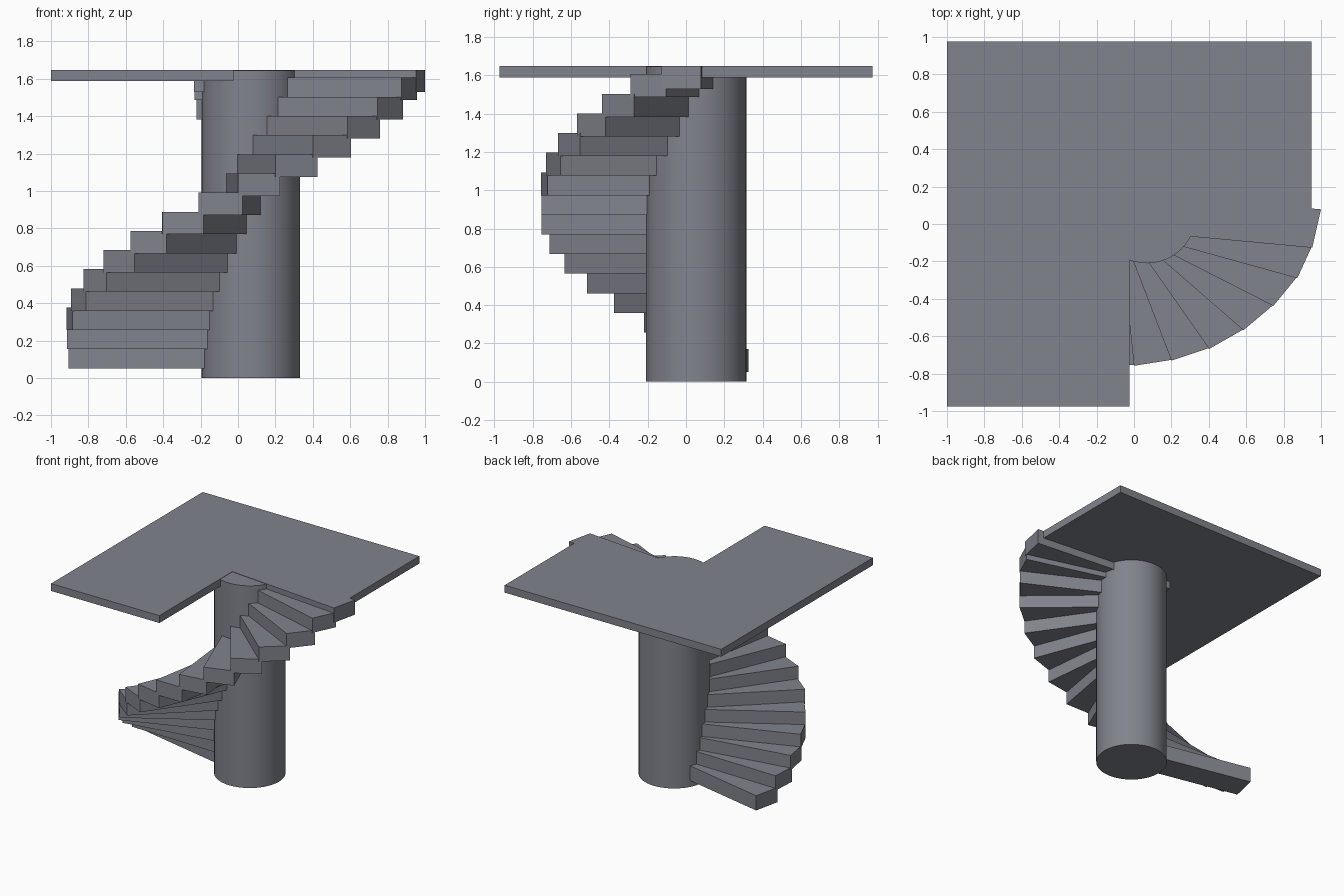
import bpy, bmesh
from math import radians, cos, sin
from mathutils import Vector

if "Cube" in bpy.data.objects:
    bpy.data.objects.remove(bpy.data.objects["Cube"])

# Dark slate grey for every part
slate = bpy.data.materials.new("slate_grey")
slate.diffuse_color = (0.22, 0.23, 0.265, 1)
slate.use_nodes = True
slate.node_tree.nodes["Principled BSDF"].inputs["Base Color"].default_value = slate.diffuse_color


def prism(name, outline, z0, z1):
    """Extrude a flat outline (counter-clockwise) from z0 to z1."""
    bm = bmesh.new()
    face = bm.faces.new([bm.verts.new((p[0], p[1], z0)) for p in outline])
    ext = bmesh.ops.extrude_face_region(bm, geom=[face])
    top = [v for v in ext["geom"] if isinstance(v, bmesh.types.BMVert)]
    bmesh.ops.translate(bm, verts=top, vec=(0, 0, z1 - z0))
    bmesh.ops.recalc_face_normals(bm, faces=bm.faces)
    mesh = bpy.data.meshes.new(name)
    bm.to_mesh(mesh)
    bm.free()
    mesh.materials.append(slate)
    obj = bpy.data.objects.new(name, mesh)
    bpy.context.collection.objects.link(obj)
    return obj


# Round central column
H = 1.645
bpy.ops.mesh.primitive_cylinder_add(vertices=48, radius=0.263, depth=H,
                                    location=(0.069, 0.053, H / 2))
column = bpy.context.object
column.name = "column"
column.data.materials.append(slate)
bpy.ops.object.shade_smooth_by_angle(angle=radians(30))

# L-shaped upper landing
prism("landing", [(-1, -0.975), (-0.025, -0.975), (-0.025, 0), (0.95, 0),
                  (0.95, 0.975), (-1, 0.975)], 1.588, 1.648)

# Outer front corners of the steps, bottom to top (last two finish the curve)
outer = [Vector(p) for p in [
    (-0.86, 0.327), (-0.905, 0.14), (-0.918, -0.035), (-0.893, -0.20),
    (-0.825, -0.358), (-0.72, -0.503), (-0.575, -0.625), (-0.405, -0.708),
    (-0.21, -0.753), (0, -0.758), (0.20, -0.73), (0.402, -0.668),
    (0.585, -0.568), (0.745, -0.438), (0.873, -0.29), (0.953, -0.127),
    (0.99, 0.055), (1.07, 0.25)]]
# Direction of each step towards the column, in degrees
angles = [-12, -1, 10, 21, 31.5, 42.5, 54, 67, 80, 96, 111, 125, 139, 153,
          164.5, 174.7]
hub = Vector((-0.07, -0.01))

# Overlapping treads with parallel sides; the last sits flush with the landing
for k, ang in enumerate(angles):
    lead = outer[k]
    trail = outer[k + 1].lerp(outer[k + 2], 0.12)
    d = Vector((cos(radians(ang)), sin(radians(ang))))
    inward = d * ((hub - lead).dot(d) + 0.165 * min(1, k / 12))
    top = min(0.172 + 0.1024 * k, 1.648)
    prism(f"step_{k + 1:02d}", [lead, trail, trail + inward, lead + inward],
          top - 0.12, top)
